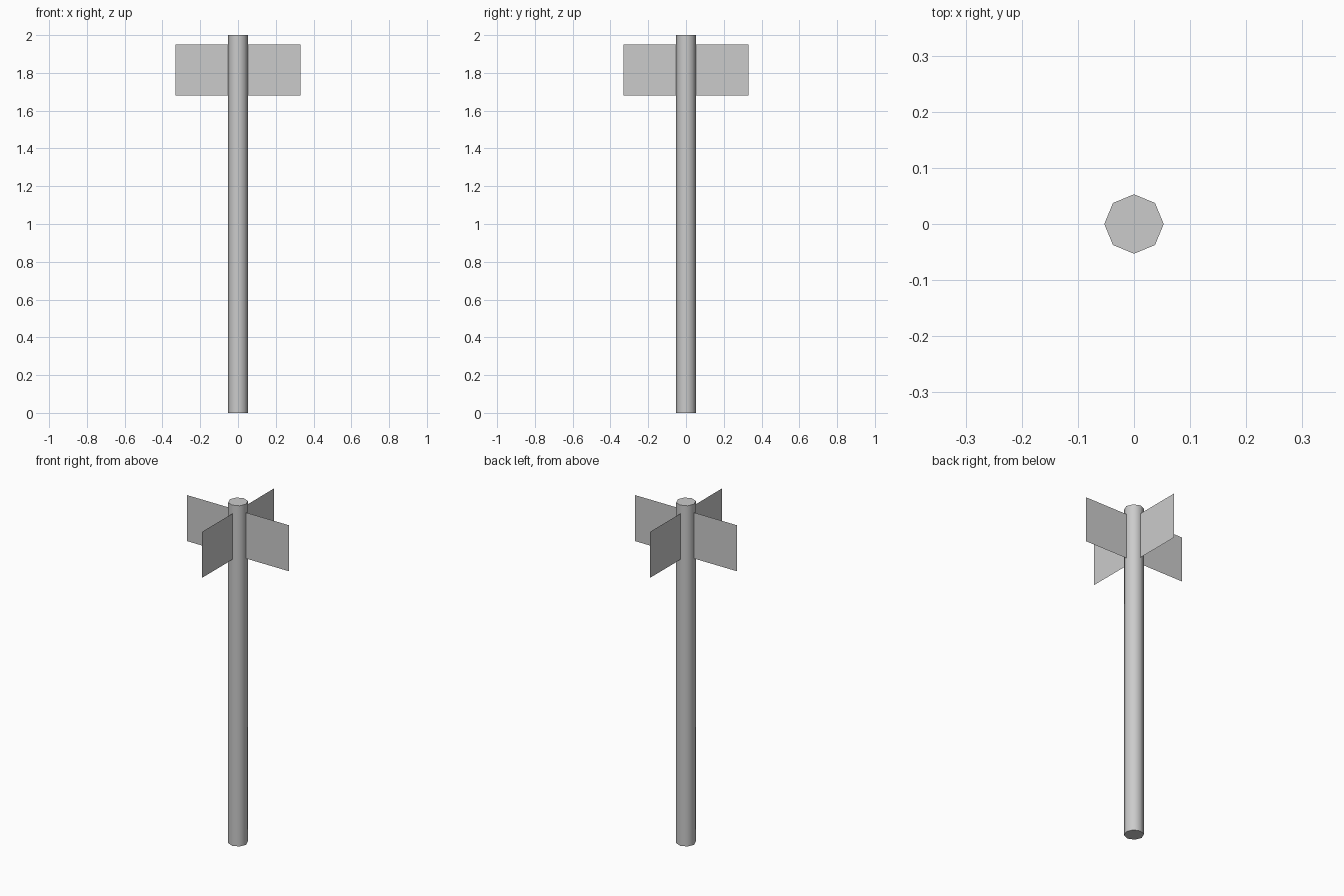
import bpy
from math import pi

if "Cube" in bpy.data.objects:
    bpy.data.objects.remove(bpy.data.objects["Cube"])

SHAFT_RADIUS = 0.053
FIN_REACH = 0.332
FIN_BOTTOM, FIN_TOP = 1.68, 1.95

# Eight-sided shaft, smooth round the side with sharp end caps
bpy.ops.mesh.primitive_cylinder_add(vertices=8, radius=SHAFT_RADIUS, depth=2, location=(0, 0, 1))
shaft = bpy.context.object
shaft.name = "shaft"
bpy.ops.object.shade_smooth_by_angle(angle=pi / 3)


# Flat paper-thin fin, standing out from a corner of the shaft
def add_fin(name, turn):
    mesh = bpy.data.meshes.new(name)
    mesh.from_pydata(
        [(SHAFT_RADIUS, 0, FIN_BOTTOM), (FIN_REACH, 0, FIN_BOTTOM),
         (FIN_REACH, 0, FIN_TOP), (SHAFT_RADIUS, 0, FIN_TOP)],
        [], [(0, 1, 2, 3)])
    fin = bpy.data.objects.new(name, mesh)
    fin.rotation_euler.z = turn
    bpy.context.collection.objects.link(fin)


# Four fins at right angles
for i, side in enumerate(("right", "back", "left", "front")):
    add_fin(f"{side}_fin", i * pi / 2)
